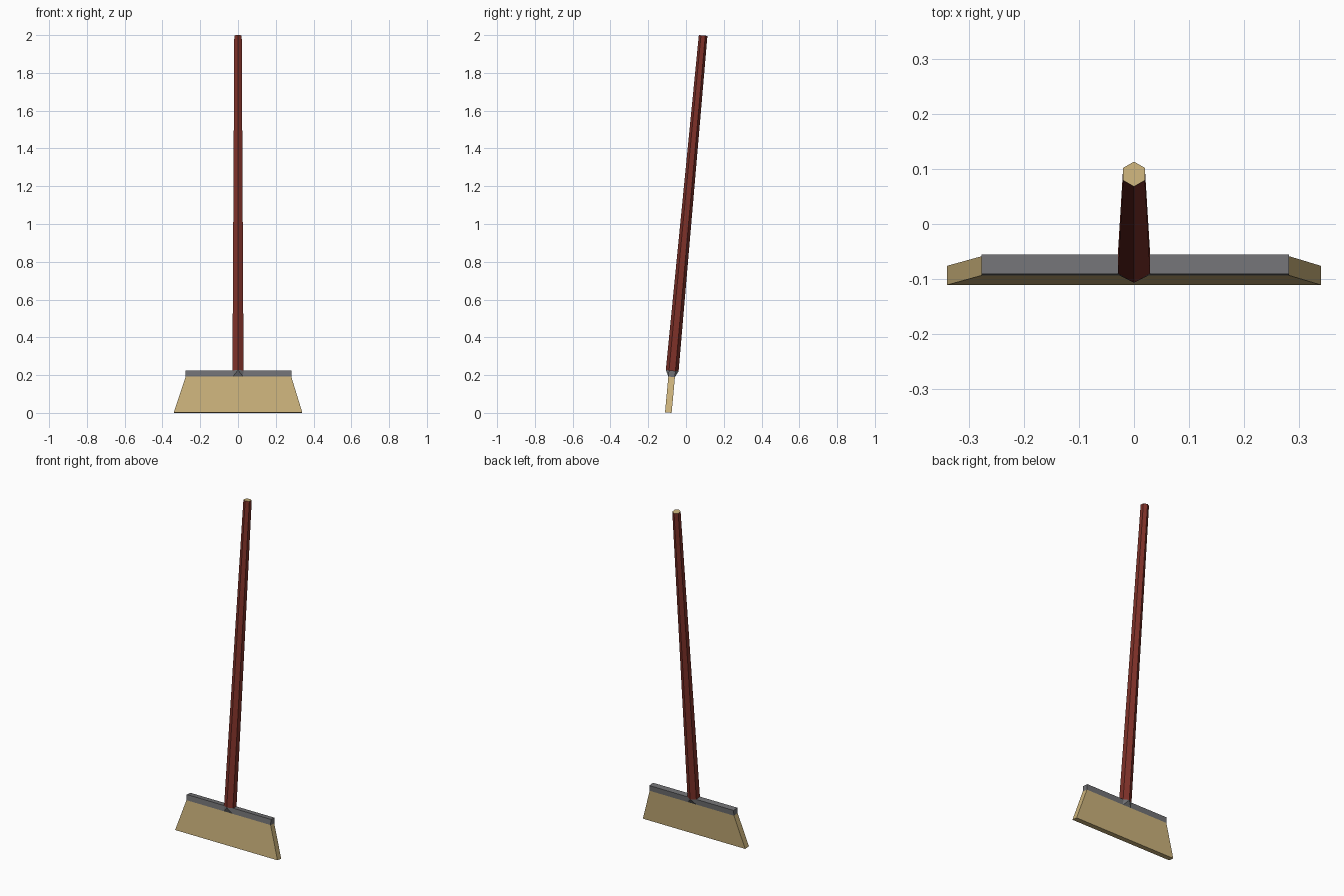
import bpy, bmesh, math
from mathutils import Matrix

if "Cube" in bpy.data.objects:
    bpy.data.objects.remove(bpy.data.objects["Cube"])

def material(name, rgb):
    m = bpy.data.materials.new(name)
    m.diffuse_color = (*rgb, 1)
    m.use_nodes = True
    m.node_tree.nodes["Principled BSDF"].inputs["Base Color"].default_value = m.diffuse_color
    return m

RED = material("dark red wood", (0.21, 0.031, 0.022))
TAN = material("straw tan", (0.60, 0.45, 0.20))
GREY = material("metal grey", (0.17, 0.17, 0.178))

# The whole broom leans back; parts are built upright, then tilted
TILT = Matrix.Translation((0, -0.0935, 0.0016)) @ Matrix.Rotation(-0.092, 4, 'X')
HALF = 0.0175                      # half thickness of the head
Z_BAND, Z_TOP, Z_END = 0.190, 0.223, 2.0048

def rect(x0, x1, z):
    return [(x0, -HALF, z), (x1, -HALF, z), (x1, HALF, z), (x0, HALF, z)]

def hexagon(r, z):
    return [(r * math.sin(i * math.pi / 3), -r * math.cos(i * math.pi / 3), z) for i in range(6)]

def hull_part(name, points, mats):
    """Convex solid around the given rings of points."""
    bm = bmesh.new()
    for p in points:
        bm.verts.new(p)
    bmesh.ops.convex_hull(bm, input=bm.verts[:])
    bmesh.ops.dissolve_limit(bm, angle_limit=0.01, verts=bm.verts[:], edges=bm.edges[:])
    bmesh.ops.recalc_face_normals(bm, faces=bm.faces[:])
    if len(mats) > 1:              # second colour on the upward end face
        for f in bm.faces:
            f.material_index = 1 if f.normal.z > 0.9 else 0
    bm.transform(TILT)
    me = bpy.data.meshes.new(name)
    bm.to_mesh(me)
    bm.free()
    for m in mats:
        me.materials.append(m)
    ob = bpy.data.objects.new(name, me)
    bpy.context.collection.objects.link(ob)
    return ob

# Flared bristle block
hull_part("bristles", rect(-0.34, 0.34, 0) + rect(-0.277, 0.282, Z_BAND), [TAN])
# Metal band clamping the bristles
hull_part("band", rect(-0.277, 0.282, Z_BAND) + rect(-0.277, 0.282, Z_TOP), [GREY])
# Socket blending the band into the hexagonal handle
hull_part("socket", rect(-0.027, 0.027, Z_BAND) + hexagon(0.034, Z_TOP), [GREY])
# Tapered six-sided handle with a bare wood end
hull_part("handle", hexagon(0.034, Z_TOP) + hexagon(0.0228, Z_END), [RED, TAN])
